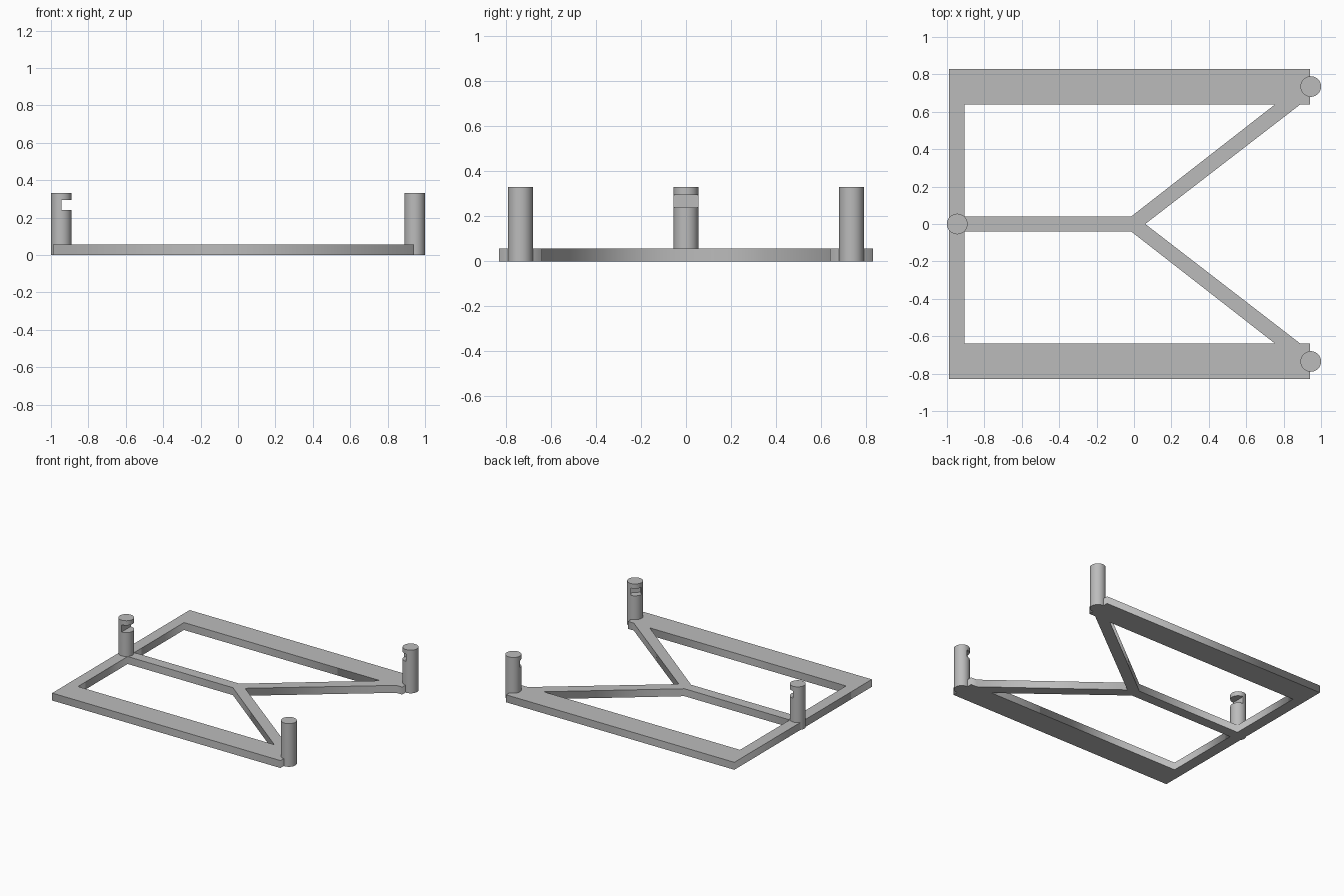
import bpy
import math

cube = bpy.data.objects.get("Cube")
if cube:
    bpy.data.objects.remove(cube, do_unlink=True)

GREY = 0.5
PLATE_H = 0.057
POST_R, POST_H = 0.055, 0.33
NOTCH_Z, NOTCH_H = 0.267, 0.055

grey = bpy.data.materials.new("light grey")
grey.use_nodes = True
grey.diffuse_color = (GREY, GREY, GREY, 1)
grey.node_tree.nodes["Principled BSDF"].inputs["Base Color"].default_value = (GREY, GREY, GREY, 1)


def activate(obj):
    bpy.ops.object.select_all(action='DESELECT')
    obj.select_set(True)
    bpy.context.view_layer.objects.active = obj


def mirrored(points):
    return [(x, -y) for x, y in reversed(points)]


def plate(name, outlines, height):
    """Extruded flat outline; inner outlines become openings."""
    curve = bpy.data.curves.new(name, 'CURVE')
    curve.dimensions = '2D'
    curve.fill_mode = 'BOTH'
    curve.extrude = height / 2
    for outline in outlines:
        spline = curve.splines.new('POLY')
        spline.points.add(len(outline) - 1)
        for point, (x, y) in zip(spline.points, outline):
            point.co = (x, y, 0, 1)
        spline.use_cyclic_u = True
    obj = bpy.data.objects.new(name, curve)
    obj.location.z = height / 2
    bpy.context.collection.objects.link(obj)
    activate(obj)
    bpy.ops.object.convert(target='MESH')
    obj = bpy.context.object
    obj.data.materials.clear()
    obj.data.materials.append(grey)
    return obj


def post(name, x, y, angle, notch_width):
    """Round post with a slot cut from its axis outwards along angle."""
    bpy.ops.mesh.primitive_cylinder_add(vertices=64, radius=POST_R, depth=POST_H,
                                        location=(x, y, POST_H / 2))
    obj = bpy.context.object
    obj.name = name
    obj.data.materials.append(grey)

    reach = 2 * POST_R
    bpy.ops.mesh.primitive_cube_add(
        size=1, rotation=(0, 0, angle),
        location=(x + math.cos(angle) * reach / 2, y + math.sin(angle) * reach / 2, NOTCH_Z))
    cutter = bpy.context.object
    cutter.name = name + "_cutter"
    cutter.scale = (reach, notch_width, NOTCH_H)
    cutter.hide_render = True

    cut = obj.modifiers.new("notch", 'BOOLEAN')
    cut.operation = 'DIFFERENCE'
    cut.solver = 'EXACT'
    cut.object = cutter
    activate(obj)
    bpy.ops.object.modifier_apply(modifier=cut.name)
    bpy.data.objects.remove(cutter, do_unlink=True)
    activate(obj)
    bpy.ops.object.shade_smooth_by_angle(angle=math.radians(30))


# Flat frame with two openings and a forked brace
half = [(0.06, 0), (0.89, 0.64), (0.94, 0.64), (0.94, 0.83), (-0.99, 0.83)]
opening = [(-0.905, 0.04), (-0.015, 0.04), (0.755, 0.64), (-0.905, 0.64)]
plate("frame", [half + mirrored(half)[:-1], opening, mirrored(opening)], PLATE_H)

# Posts, all notched towards the middle
post("right_post", -0.945, 0, 0, 0.2)
post("back_left_post", 0.945, 0.735, math.radians(-135), 0.074)
post("front_left_post", 0.945, -0.735, math.radians(135), 0.074)
